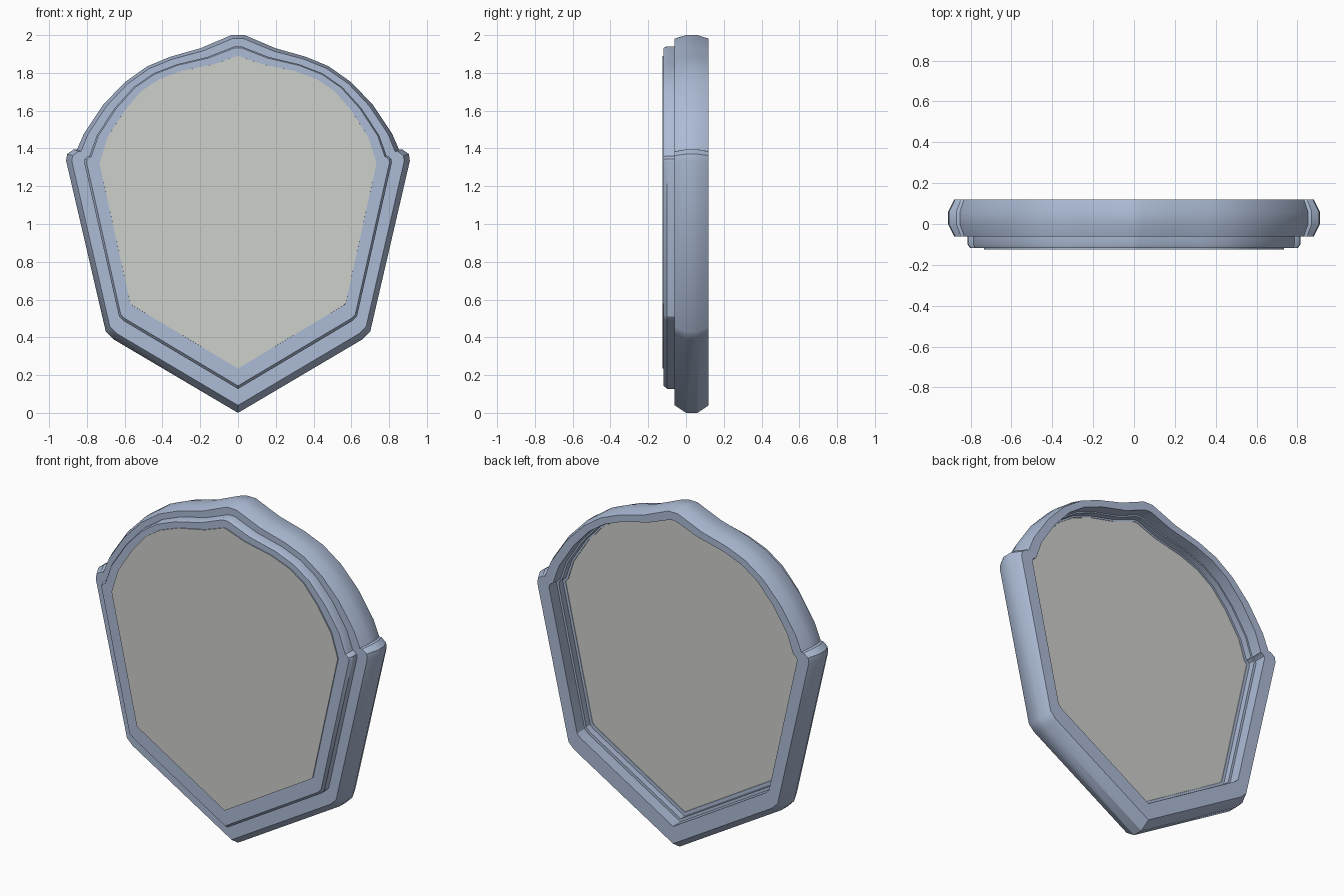
import bpy, bmesh, math

if "Cube" in bpy.data.objects:
    bpy.data.objects.remove(bpy.data.objects["Cube"], do_unlink=True)


def srgb(*rgb):
    return tuple(((c / 255 + 0.055) / 1.055) ** 2.4 for c in rgb) + (1.0,)


def material(name, colour):
    m = bpy.data.materials.new(name)
    m.use_nodes = True
    m.diffuse_color = colour
    m.node_tree.nodes["Principled BSDF"].inputs["Base Color"].default_value = colour
    return m


frame_blue = material("frame_blue", srgb(172, 187, 213))
pane_grey = material("pane_grey", srgb(206, 208, 203))

# Half contours (x, z), bottom tip to top tip: outside of the frame and edge of the pane
OUTER = [(0, 0), (0.66, 0.39), (0.70, 0.43), (0.91, 1.335), (0.905, 1.37), (0.87, 1.395),
         (0.852, 1.395), (0.815, 1.48), (0.715, 1.63), (0.60, 1.75), (0.48, 1.835),
         (0.36, 1.885), (0.20, 1.93), (0.035, 2.0), (0, 2.0)]
PANE = [(0, 0.235), (0.56, 0.57), (0.57, 0.58), (0.733, 1.32), (0.732, 1.324), (0.731, 1.328),
        (0.73, 1.332), (0.69, 1.46), (0.60, 1.60), (0.51, 1.705), (0.42, 1.765),
        (0.30, 1.81), (0.13, 1.845), (0.012, 1.887), (0, 1.89)]


def contour(t):
    """Full closed contour, t = 0 at the outside and t = 1 at the pane edge."""
    half = [(a[0] + (b[0] - a[0]) * t, a[1] + (b[1] - a[1]) * t) for a, b in zip(OUTER, PANE)]
    return half + [(-x, z) for x, z in half[-2:0:-1]]


def finish(bm, name, mats):
    bmesh.ops.recalc_face_normals(bm, faces=bm.faces)
    me = bpy.data.meshes.new(name)
    bm.to_mesh(me)
    bm.free()
    ob = bpy.data.objects.new(name, me)
    bpy.context.collection.objects.link(ob)
    for m in mats:
        me.materials.append(m)
    bpy.ops.object.select_all(action='DESELECT')
    ob.select_set(True)
    bpy.context.view_layer.objects.active = ob
    bpy.ops.object.shade_smooth_by_angle(angle=math.radians(30))
    return ob


def loft(name, profile, mats, closed):
    """Skin contours along a profile of (t, y); closed joins the last ring to the first."""
    bm = bmesh.new()
    rings = [[bm.verts.new((x, y, z)) for x, z in contour(t)] for t, y in profile]
    pairs = list(zip(rings, rings[1:]))
    if closed:
        pairs.append((rings[-1], rings[0]))
    for a, b in pairs:
        n = len(a)
        for i in range(n):
            bm.faces.new((a[i], a[(i + 1) % n], b[(i + 1) % n], b[i]))
    if not closed:
        for ring in (rings[0], rings[-1]):
            bm.faces.new(ring).material_index = len(mats) - 1
    return finish(bm, name, mats)


# Heavy outer frame with chamfered rims and a stepped rebate at the back
loft("outer_frame", [(0.17, -0.06), (0, 0.0), (0, 0.06), (0.17, 0.12), (0.60, 0.12),
                     (0.60, 0.05), (0.68, 0.05), (0.68, -0.06)], [frame_blue], True)

# Slimmer raised moulding on the front
loft("front_moulding", [(0.54, -0.055), (0.54, -0.10), (0.61, -0.118), (1.0, -0.118),
                        (1.0, -0.05), (0.78, 0.012), (0.67, 0.012), (0.67, -0.055)],
     [frame_blue], True)

# Pane: its front stands slightly proud, its back sits in the rebate
loft("pane", [(0.78, 0.01), (0.99, -0.05), (1.0, -0.124)], [frame_blue, pane_grey], False)
